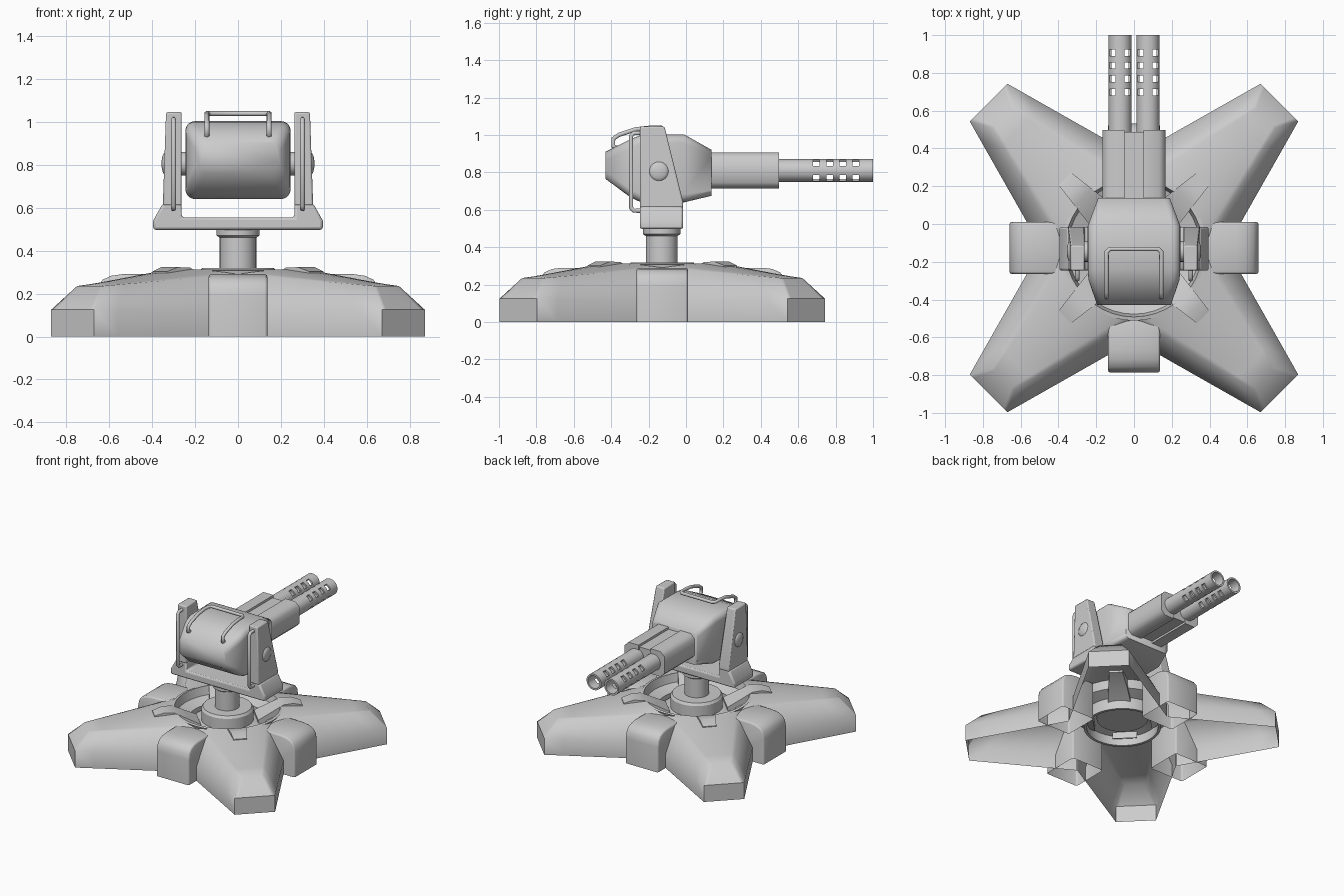
import bpy, bmesh
from math import sin, cos, pi, radians

if "Cube" in bpy.data.objects:
    bpy.data.objects.remove(bpy.data.objects["Cube"])

BY = -0.127  # y of the base centre


def finish(name, bm, angle=30, bevel=0):
    bmesh.ops.remove_doubles(bm, verts=bm.verts, dist=1e-5)
    bmesh.ops.recalc_face_normals(bm, faces=bm.faces)
    me = bpy.data.meshes.new(name)
    bm.to_mesh(me)
    bm.free()
    me.shade_smooth()
    me.set_sharp_from_angle(angle=radians(angle))
    ob = bpy.data.objects.new(name, me)
    bpy.context.collection.objects.link(ob)
    if bevel:
        m = ob.modifiers.new("bevel", 'BEVEL')
        m.width, m.segments, m.limit_method = bevel, 2, 'ANGLE'
    return ob


def loft(name, rings, closed=True, caps=True, angle=30, bevel=0):
    """Skin a list of equal-length point rings."""
    bm = bmesh.new()
    vs = [[bm.verts.new(p) for p in r] for r in rings]
    n = len(vs[0])
    for a, b in zip(vs, vs[1:]):
        for i in range(n if closed else n - 1):
            j = (i + 1) % n
            bm.faces.new((a[i], a[j], b[j], b[i]))
    if caps:
        bm.faces.new(vs[0])
        bm.faces.new(vs[-1])
    return finish(name, bm, angle, bevel)


def lathe(name, profile, y=BY, n=40, caps=False):
    rings = [[(r * cos(2 * pi * i / n), y + r * sin(2 * pi * i / n), z) for i in range(n)]
             for r, z in profile]
    return loft(name, rings, caps=caps)


def four(ob, start):
    """Place the part and three turned copies round the base."""
    for k in range(4):
        o = ob if k == 0 else ob.copy()
        if k:
            bpy.context.collection.objects.link(o)
            o.name = f"{ob.name}_{k + 1}"
        o.location = (0, BY, 0)
        o.rotation_euler.z = radians(start + 90 * k)


def tube(name, pts, r=0.012):
    cu = bpy.data.curves.new(name, 'CURVE')
    cu.dimensions, cu.bevel_depth, cu.bevel_resolution, cu.use_fill_caps = '3D', r, 3, True
    sp = cu.splines.new('POLY')
    sp.points.add(len(pts) - 1)
    for p, c in zip(sp.points, pts):
        p.co = (*c, 1)
    sp.use_smooth = True
    ob = bpy.data.objects.new(name, cu)
    bpy.context.collection.objects.link(ob)


# splayed feet: open shells with a crowned top, bevelled tip and upright walls
def foot_section(f):
    def mix(a, b):
        return tuple(p + (q - p) * f for p, q in zip(a, b))
    side = [mix((.35, .345, 0), (1.089, .141, 0)), mix((.35, .345, .10), (1.089, .141, .125))]
    top = []
    for i in range(11):
        t = 1 - i / 5
        a = t * pi / 4
        top.append(mix((.375 * cos(a), .375 * sin(a), .315 - .025 * t * t), (.98, .08 * t, .235)))
    return side + top + [(x, -y, z) for x, y, z in reversed(side)]


sections = [foot_section(i / 6) for i in range(7)]
tip = [(1.089, .141, 0), (1.089, .141, .125)]
tip += [(1.089, .141 * (1 - i / 5), .125) for i in range(11)]
tip += [(1.089, -.141, .125), (1.089, -.141, 0)]
four(loft("foot", sections + [tip], closed=False, caps=False, angle=66), 45)
wall = [[(1.089, s * .141, z) for s in (-1, 1)] for z in (0, .125)]
four(loft("foot_tip", wall, closed=False, caps=False), 45)

# rounded blocks between the feet, open underneath
block = [(.66, 0), (.66, .19), (.652, .235), (.63, .265), (.59, .283), (.54, .29), (.375, .29), (.375, 0)]
four(loft("side_block", [[(x, s * .137, z) for x, z in block] for s in (-1, 1)],
          closed=False, angle=100, bevel=.012), 0)

# clamps that hold each foot to the socket
clamp = [(.517, .28), (.517, .302), (.45, .323), (.38, .321), (.28, .27), (.2, .23), (.2, .16), (.36, .24)]
four(loft("foot_clamp", [[(x, s * (.047 + (.517 - x) * .125), z) for x, z in clamp] for s in (-1, 1)]), 45)

# socket, pedestal, post
lathe("socket", [(.385, .308), (.365, .312), (.35, .25), (.27, .22), (.27, .13),
                 (.25, .13), (.25, .2), (.17, .22)])
lathe("pedestal", [(.18, .2), (.18, .30), (.168, .318), (.08, .318)], caps=True)
lathe("post", [(.085, .3), (.085, .47)], y=-.13, caps=True)
lathe("post_collar", [(.085, .46), (.1, .47), (.1, .505)], y=-.13, caps=True)

# yoke
half = [(.395, .497), (.395, .54), (.35, .62), (.262, .62), (.262, .555)]
cradle = half + [(-x, z) for x, z in reversed(half)]
loft("yoke_base", [[(x, y, z) for x, z in cradle] for y in (-.247, -.015)], bevel=.012)
arm = [(-.247, .61), (-.247, 1.045), (-.115, 1.045), (-.015, .64), (-.015, .61)]
for s, side in ((-1, "left"), (1, "right")):
    outer = [(s * (.35 - .015 * (z - .61) / .435), y, z) for y, z in arm]
    loft(f"yoke_arm_{side}", [[(s * .262, y, z) for y, z in arm], outer], bevel=.008)
    # pivot pin with a domed end
    pin = [(.2, .055), (.335, .055), (.345, .05), (.352, .035), (.356, .012)]
    loft(f"pivot_{side}", [[(s * x, -.145 + r * cos(i * pi / 12), .805 + r * sin(i * pi / 12))
                            for i in range(24)] for x, r in pin], angle=50)
    # grab rail on the arm
    tube(f"arm_rail_{side}", [(s * .3, -.24, 1.01), (s * .3, -.28, 1.01), (s * .3, -.293, .995),
                              (s * .3, -.293, .61), (s * .3, -.28, .595), (s * .3, -.24, .595)])


# gun body: lofted rounded rectangles
def rounded(hw, z0, z1, y, r=.045, n=5):
    pts = []
    for k, (cx, cz) in enumerate([(hw - r, z1 - r), (r - hw, z1 - r), (r - hw, z0 + r), (hw - r, z0 + r)]):
        for i in range(n + 1):
            a = pi / 2 * (k + i / n)
            pts.append((cx + r * cos(a), y, cz + r * sin(a)))
    return pts


loft("gun_body", [rounded(.195, .765, .91, -.43), rounded(.241, .665, .978, -.295), rounded(.245, .64, 1.0, -.24),
                  rounded(.245, .64, 1.003, -.01), rounded(.19, .675, .92, .137, .03)], angle=68)

# rear carrying handle
leg = [(.145, -.36, .93), (.145, -.39, .94), (.145, -.388, .98), (.145, -.36, 1.0),
       (.145, -.27, 1.03), (.145, -.2, 1.038), (.145, -.15, 1.038), (.128, -.132, 1.038)]
tube("rear_handle", leg + [(-x, y, z) for x, y, z in reversed(leg)])


# barrel housings and barrels
def barrel(name, x):
    n, r, zc = 32, .061, .81
    ys = [.45]
    for y in (.68, .752, .822, .89):
        ys += [y, y + .034]
    ys.append(1.0)
    bm = bmesh.new()
    vs = [[bm.verts.new((x + r * cos(2 * pi * i / n), y, zc + r * sin(2 * pi * i / n)))
           for i in range(n)] for y in ys]
    for j in range(len(ys) - 1):
        for i in range(n):
            if j % 2 and 2 <= i % 8 <= 5:  # vent slots on the diagonals
                continue
            k = (i + 1) % n
            bm.faces.new((vs[j][i], vs[j][k], vs[j + 1][k], vs[j + 1][i]))
    ob = finish(name, bm)
    # keep the outer skin in place and thicken toward the bore
    m = ob.modifiers.new("wall", 'SOLIDIFY')
    m.thickness, m.offset = .013, -1
    # crisp rims and slot edges after thickening
    ob.modifiers.new("crisp_edges", 'EDGE_SPLIT').split_angle = radians(40)


for s, side in ((-1, "left"), (1, "right")):
    case = [(.05, .715), (.135, .715), (.166, .745), (.166, .875), (.135, .905), (.05, .905)]
    loft(f"barrel_housing_{side}", [[(s * x, y, z) for x, z in case] for y in (.12, .498)], angle=50)
    barrel(f"barrel_{side}", s * .074)
core = [(-.052, .73), (.052, .73), (.052, .888), (-.052, .888)]
loft("housing_core", [[(x, y, z) for x, z in core] for y in (.12, .488)])
